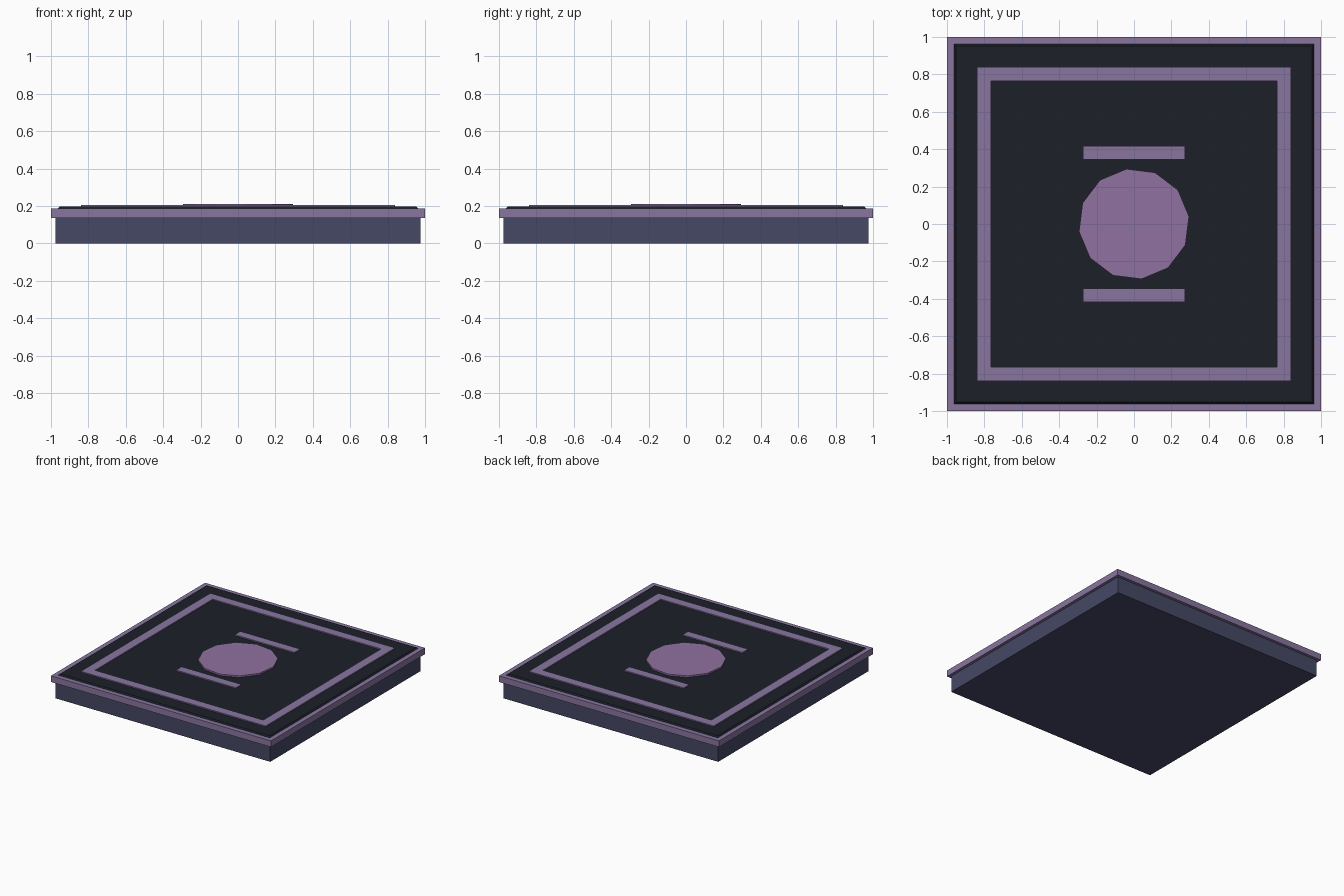
import bpy, bmesh, math

if "Cube" in bpy.data.objects:
    bpy.data.objects.remove(bpy.data.objects["Cube"])


def material(name, rgb):
    m = bpy.data.materials.new(name)
    m.diffuse_color = (*rgb, 1)
    m.use_nodes = True
    m.node_tree.nodes["Principled BSDF"].inputs["Base Color"].default_value = m.diffuse_color
    return m


PURPLE = material("mauve", (0.25, 0.18, 0.35))
PINK = material("pink_mauve", (0.275, 0.165, 0.35))
SLATE = material("slate", (0.06, 0.065, 0.13))
DARK = material("near_black", (0.012, 0.014, 0.022))


def add_object(name, bm, mat):
    bmesh.ops.recalc_face_normals(bm, faces=bm.faces)
    mesh = bpy.data.meshes.new(name)
    bm.to_mesh(mesh)
    bm.free()
    mesh.materials.append(mat)
    ob = bpy.data.objects.new(name, mesh)
    bpy.context.collection.objects.link(ob)
    return ob


def slab(name, hx, hy, z0, z1, mat, y=0.0, taper=0.0):
    """Box with half sizes hx, hy; its top edges move in by taper."""
    bm = bmesh.new()
    bmesh.ops.create_cube(bm, size=2)
    for v in bm.verts:
        top = v.co.z > 0
        t = taper if top else 0
        v.co = (v.co.x * (hx - t), v.co.y * (hy - t) + y, z1 if top else z0)
    return add_object(name, bm, mat)


def square_frame(name, outer, inner, z0, z1, mat):
    """Square ring swept from a rectangular section."""
    bm = bmesh.new()
    section = [(outer, z0), (outer, z1), (inner, z1), (inner, z0)]
    rings = [[bm.verts.new((sx * r, sy * r, z)) for r, z in section]
             for sx, sy in ((1, 1), (-1, 1), (-1, -1), (1, -1))]
    for i in range(4):
        a, b = rings[i], rings[(i + 1) % 4]
        for j in range(4):
            k = (j + 1) % 4
            bm.faces.new((a[j], a[k], b[k], b[j]))
    return add_object(name, bm, mat)


# Plinth, overhanging rim and dark chamfered top panel
slab("base", 0.977, 0.977, 0.0, 0.136, SLATE)
slab("rim", 1.0, 1.0, 0.136, 0.187, PURPLE)
slab("top_panel", 0.964, 0.964, 0.185, 0.197, DARK, taper=0.012)

# Raised square border
square_frame("border", 0.84, 0.765, 0.195, 0.206, PURPLE)

# Twelve-sided centre disc, turned slightly
bm = bmesh.new()
bmesh.ops.create_cone(bm, cap_ends=True, segments=12,
                      radius1=0.297, radius2=0.297, depth=0.014)
first = next(iter(bm.verts)).co
turn = math.radians(7.8) - math.atan2(first.y, first.x)
for v in bm.verts:
    x, y = v.co.x, v.co.y
    v.co.x = x * math.cos(turn) - y * math.sin(turn)
    v.co.y = x * math.sin(turn) + y * math.cos(turn)
    v.co.z += 0.203
add_object("centre_disc", bm, PINK)

# Bars above and below the disc
for name, y in (("back_bar", 0.382), ("front_bar", -0.38)):
    slab(name, 0.272, 0.036, 0.195, 0.206, PURPLE, y=y)
